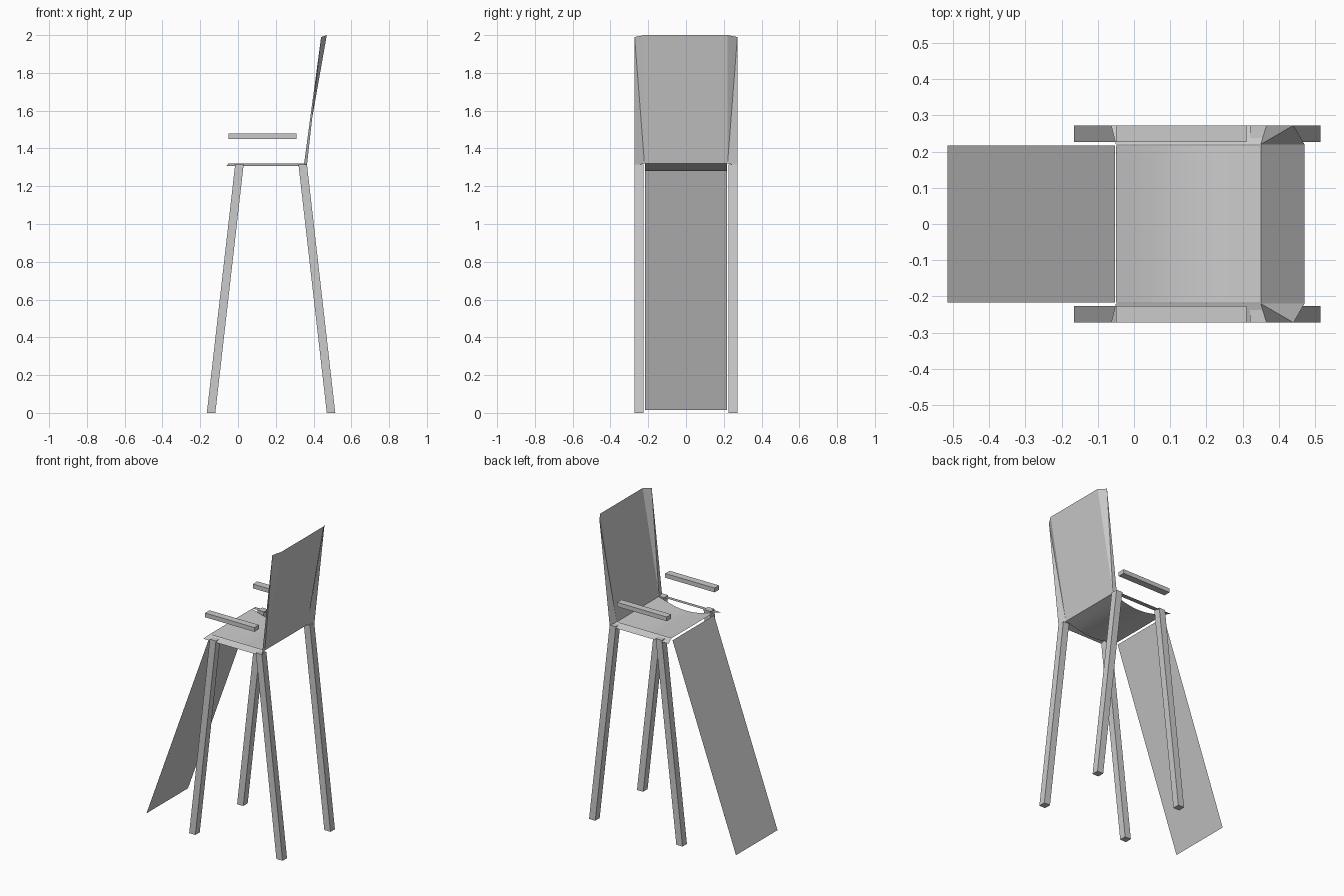
import bpy
import math

if "Cube" in bpy.data.objects:
    bpy.data.objects.remove(bpy.data.objects["Cube"])


def make(name, verts, faces):
    mesh = bpy.data.meshes.new(name)
    mesh.from_pydata(verts, [], faces)
    mesh.update()
    ob = bpy.data.objects.new(name, mesh)
    bpy.context.collection.objects.link(ob)
    return ob


def mirror_y(ob):
    m = ob.modifiers.new("Mirror", 'MIRROR')
    m.use_axis = (False, True, False)
    m.use_clip = False
    return ob


def bar(name, low, high, z0, z1, y0, y1):
    """Square bar whose x span shifts from low (at z0) to high (at z1)."""
    verts = [(x, y, z) for (a, b), z in ((low, z0), (high, z1))
             for x, y in ((a, y0), (b, y0), (b, y1), (a, y1))]
    faces = [(3, 2, 1, 0), (4, 5, 6, 7)]
    faces += [(i, (i + 1) % 4, (i + 1) % 4 + 4, i + 4) for i in range(4)]
    return mirror_y(make(name, verts, faces))


def sheet(name, profile, half):
    """Thin sheet: an xz profile swept across the width."""
    verts = [(x, s * half, z) for x, z in profile for s in (-1, 1)]
    faces = [(2 * i, 2 * i + 2, 2 * i + 3, 2 * i + 1) for i in range(len(profile) - 1)]
    return make(name, verts, faces)


Y_IN, Y_OUT = 0.226, 0.272

# splayed legs
bar("front_legs", (-0.165, -0.12), (-0.015, 0.03), 0, 1.316, Y_IN, Y_OUT)
bar("rear_legs", (0.47, 0.515), (0.32, 0.365), 0, 1.316, Y_IN, Y_OUT)

# floating armrests
bar("armrests", (-0.05, 0.31), (-0.05, 0.31), 1.451, 1.479, Y_IN, Y_OUT)

# sagging seat sheet
N = 12
seat = sheet("seat", [(-0.05 + 0.4 * i / N, 1.32 - 0.04 * math.sin(math.pi * i / N))
                      for i in range(N + 1)], 0.217)
for p in seat.data.polygons:
    p.use_smooth = True

# long sloping front panel
sheet("front_panel", [(-0.515, 0.015), (-0.053, 1.305)], 0.216)

# side rails sloping outward and down
mirror_y(make("seat_rails",
              [(-0.05, 0.22, 1.321), (0.35, 0.22, 1.321),
               (0.365, Y_OUT, 1.306), (-0.063, Y_OUT, 1.306)], [(0, 1, 2, 3)]))

# backrest with twisted side wings
sheet("backrest", [(0.35, 1.32), (0.47, 2.0)], 0.22)
mirror_y(make("backrest_wings",
              [(0.35, 0.22, 1.32), (0.365, Y_OUT, 1.31),
               (0.44, Y_OUT, 1.99), (0.47, 0.22, 2.0)], [(0, 1, 2), (0, 2, 3)]))
